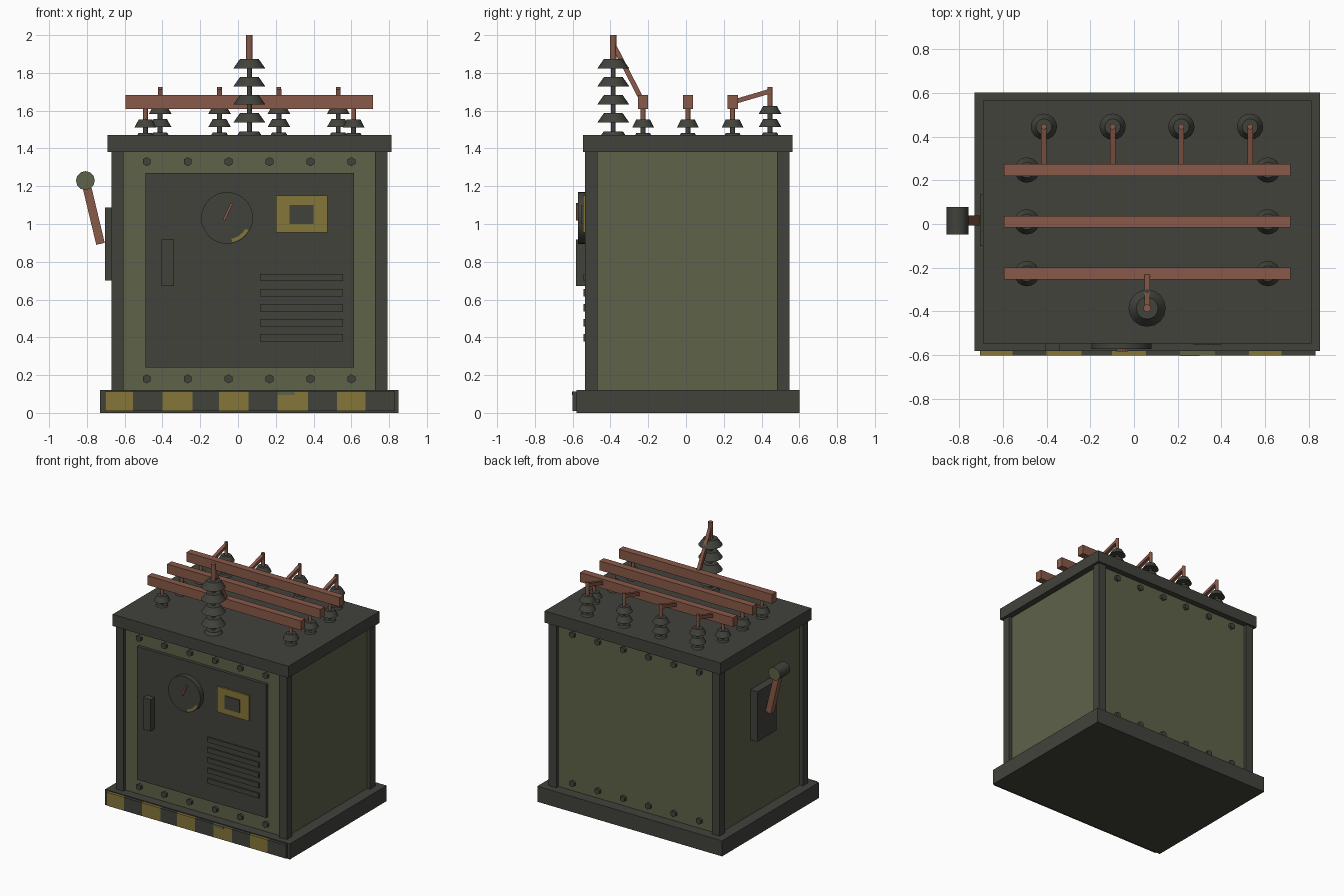
import bpy, bmesh, math
from mathutils import Matrix, Vector

cube = bpy.data.objects.get("Cube")
if cube:
    bpy.data.objects.remove(cube)


def material(name, rgb):
    m = bpy.data.materials.new(name)
    m.use_nodes = True
    m.diffuse_color = (*rgb, 1)
    m.node_tree.nodes["Principled BSDF"].inputs["Base Color"].default_value = (*rgb, 1)
    return m


DARK = material("dark_iron", (0.054, 0.055, 0.045))
OLIVE = material("olive_paint", (0.112, 0.122, 0.066))
COPPER = material("copper", (0.25, 0.1, 0.065))
YELLOW = material("worn_yellow", (0.235, 0.18, 0.04))


def finish(name, bm, mats, smooth=False):
    """Turn a bmesh into an object; smooth only the quads of round parts."""
    bmesh.ops.recalc_face_normals(bm, faces=bm.faces)
    me = bpy.data.meshes.new(name)
    for f in bm.faces:
        f.smooth = smooth and len(f.verts) == 4
    bm.to_mesh(me)
    bm.free()
    for m in mats:
        me.materials.append(m)
    ob = bpy.data.objects.new(name, me)
    bpy.context.collection.objects.link(ob)
    return ob


def box(name, x, y, z, mat):
    """Box from (min, max) pairs."""
    bm = bmesh.new()
    size = [b - a for a, b in (x, y, z)]
    mid = Vector([(a + b) / 2 for a, b in (x, y, z)])
    bmesh.ops.create_cube(bm, size=1, matrix=Matrix.Translation(mid) @ Matrix.Diagonal((*size, 1)))
    return finish(name, bm, [mat])


def bar(name, a, b, width, mat):
    """Square bar between two points."""
    a, b = Vector(a), Vector(b)
    turn = (b - a).to_track_quat('Z', 'Y').to_matrix().to_4x4()
    bm = bmesh.new()
    bmesh.ops.create_cube(bm, size=1, matrix=Matrix.Translation((a + b) / 2) @ turn
                          @ Matrix.Diagonal((width, width, (b - a).length, 1)))
    return finish(name, bm, [mat])


def cone(bm, r1, r2, depth, centre, sides, turn=Matrix()):
    bmesh.ops.create_cone(bm, cap_ends=True, segments=sides, radius1=r1, radius2=r2,
                          depth=depth, matrix=Matrix.Translation(centre) @ turn)


def rod(name, x, y, z0, z1, r):
    bm = bmesh.new()
    cone(bm, r, r, z1 - z0, (x, y, (z0 + z1) / 2), 10)
    return finish(name, bm, [COPPER], True)


def insulator(name, x, y, top, count, step, height, r_low, r_top):
    """Stack of flared skirts on a thin core, sunk into the lid."""
    bm = bmesh.new()
    for i in range(count):
        cone(bm, r_low, r_top, height, (x, y, top - i * step - height / 2), 16)
    cone(bm, 0.013, 0.013, top - LID_TOP, (x, y, (top + LID_TOP) / 2), 8)
    return finish(name, bm, [DARK], True)


CX, CY = 0.06, 0.01
LID_TOP = 1.47
ALONG_Y = Matrix.Rotation(math.pi / 2, 4, 'X')

# Cabinet shell
box("base_plinth", (-0.73, 0.85), (-0.58, 0.602), (0, 0.12), DARK)
box("cabinet_body", (-0.645, 0.765), (-0.508, 0.52), (0.12, 1.38), OLIVE)
box("lid", (-0.69, 0.813), (-0.546, 0.565), (1.38, LID_TOP), DARK)
for sx in (-1, 1):
    for sy in (-1, 1):
        px, py = CX + sx * 0.698, CY - 0.003 + sy * 0.508
        box("corner_post", (px - 0.033, px + 0.033), (py - 0.033, py + 0.033), (0.12, 1.38), DARK)

# Hazard strip on the plinth
edges = [-0.705, -0.555, -0.4, -0.24, -0.1, 0.055, 0.21, 0.37, 0.525, 0.675, 0.83]
for i, (a, b) in enumerate(zip(edges, edges[1:])):
    stripe = box("hazard_stripe", (a, b), (-0.602, -0.58), (0.01, 0.113), DARK if i % 2 else YELLOW)
    if i == 6:  # worn stripe with an olive top
        stripe.data.materials.append(OLIVE)
        for p in stripe.data.polygons:
            p.material_index = int(p.normal.z > 0.5)
box("worn_patch", (0.21, 0.3), (-0.604, -0.6), (0.095, 0.113), OLIVE)

# Bolt rows on front and back
for y in (-0.513, 0.525):
    for z in (0.18, 1.33):
        for i in range(6):
            bm = bmesh.new()
            turn = ALONG_Y @ Matrix.Rotation(math.pi / 6 * 0, 4, 'Z')
            cone(bm, 0.024, 0.024, 0.03, (-0.483 + i * 0.2166, y, z), 6, turn)
            finish("hex_bolt", bm, [DARK])

# Door and its fittings
box("door", (-0.49, 0.613), (-0.532, -0.5), (0.24, 1.27), DARK)
box("door_handle", (-0.405, -0.34), (-0.582, -0.53), (0.672, 0.917), DARK)
for i in range(5):
    z = 0.716 - i * 0.0795
    box("vent_louver", (0.117, 0.557), (-0.543, -0.53), (z - 0.019, z + 0.019), DARK)
box("label_frame", (0.202, 0.475), (-0.546, -0.53), (0.955, 1.152), YELLOW)
box("label_window", (0.273, 0.4), (-0.553, -0.545), (1.0, 1.1), DARK)

# Gauge
GX, GZ = -0.058, 1.032
bm = bmesh.new()
cone(bm, 0.137, 0.137, 0.042, (GX, -0.551, GZ), 32, ALONG_Y)
finish("gauge_dial", bm, [DARK], True)
bar("gauge_needle", (-0.075, -0.577, 1.02), (-0.034, -0.577, 1.108), 0.013, COPPER)
bm = bmesh.new()
arc = [math.radians(-78 + 12 * i) for i in range(5)]
rim = [(0.131, t) for t in arc] + [(0.113, t) for t in reversed(arc)]
bm.faces.new([bm.verts.new((GX + r * math.cos(t), -0.574, GZ + r * math.sin(t))) for r, t in rim])
finish("gauge_mark", bm, [YELLOW])

# Switch lever on the right side
box("switch_box", (-0.705, -0.64), (-0.1, 0.135), (0.7, 1.087), DARK)
bar("lever_arm", (-0.728, 0.015, 0.895), (-0.808, 0.015, 1.23), 0.046, COPPER)
bm = bmesh.new()
cone(bm, 0.05, 0.05, 0.124, (-0.808, 0.015, 1.23), 12, ALONG_Y)
for f in bm.faces:
    f.material_index = int(len(f.verts) > 4)
finish("lever_knob", bm, [DARK, OLIVE], True)

# Busbars on short insulators
for y in (-0.227, 0.01, 0.247):
    box("busbar", (-0.595, 0.715), (y - 0.027, y + 0.027), (1.61, 1.682), COPPER)
    for x in (-0.49, 0.612):
        insulator("busbar_insulator", x, y, 1.553, 2, 0.07, 0.042, 0.058, 0.036)
        rod("busbar_stud", x, y, 1.545, 1.62, 0.013)

# Rear terminals strapped to the back busbar
for i in range(4):
    x = -0.412 + i * 0.3143
    insulator("rear_insulator", x, 0.445, 1.625, 3, 0.07, 0.042, 0.06, 0.036)
    rod("rear_terminal", x, 0.445, 1.615, 1.725, 0.013)
    bar("rear_strap", (x, 0.445, 1.703), (x, 0.247, 1.645), 0.025, COPPER)

# Tall front bushing strapped to the front busbar
insulator("front_bushing", CX, -0.385, 1.873, 5, 0.0955, 0.05, 0.085, 0.05)
rod("front_terminal", CX, -0.385, 1.86, 2.0, 0.018)
bar("front_strap", (CX, -0.385, 1.95), (CX, -0.235, 1.66), 0.026, COPPER)
